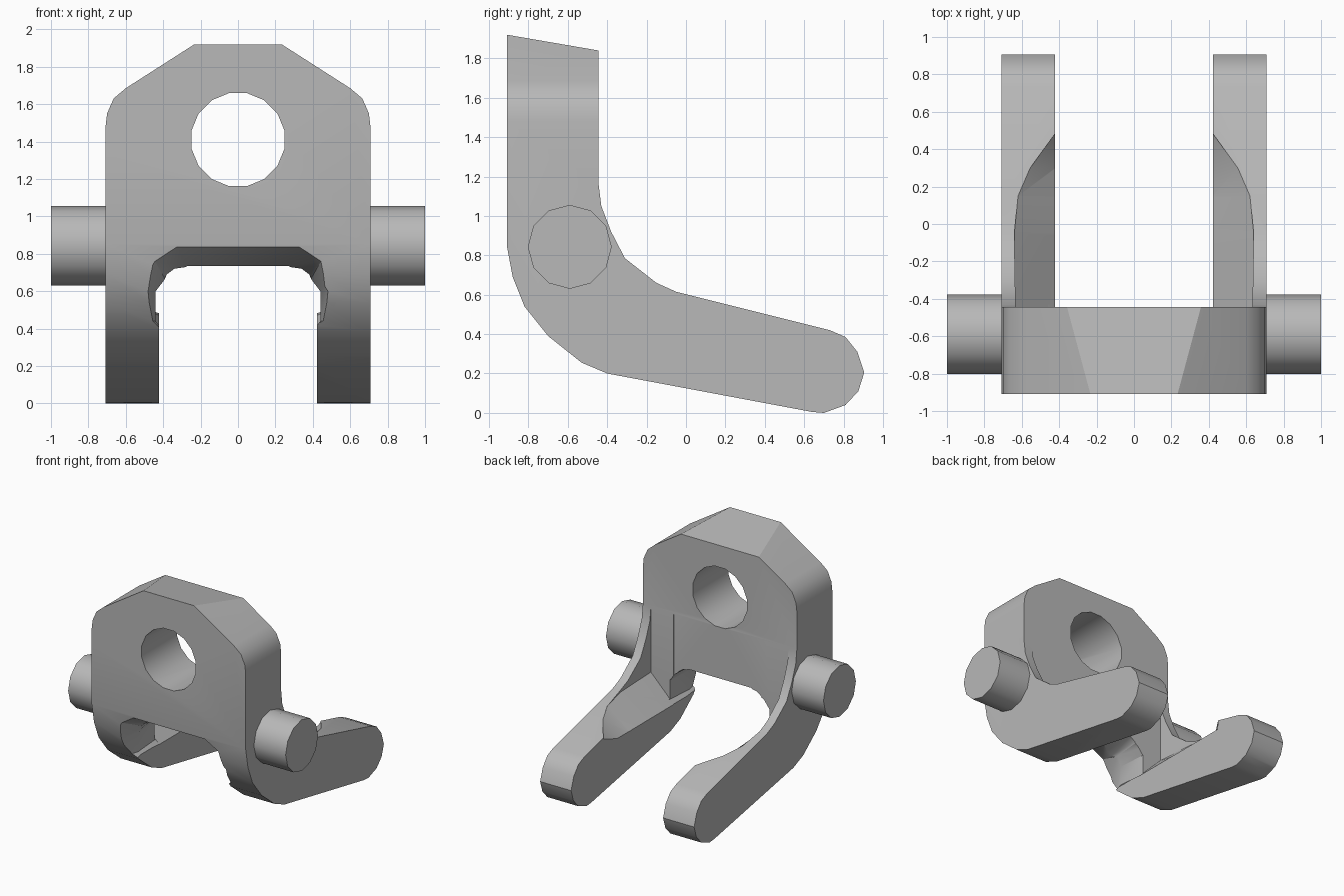
import bpy, bmesh
from math import radians, cos, sin, pi
from mathutils import Vector

cube = bpy.data.objects.get("Cube")
if cube:
    bpy.data.objects.remove(cube)

steel = bpy.data.materials.new("plain_grey")
steel.use_nodes = True
grey = (0.48, 0.48, 0.48, 1)
steel.diffuse_color = grey
steel.node_tree.nodes["Principled BSDF"].inputs["Base Color"].default_value = grey


def loft(name, sections):
    """Solid through a list of matching point loops."""
    bm = bmesh.new()
    rings = [[bm.verts.new(p) for p in s] for s in sections]
    n = len(rings[0])
    for a, b in zip(rings, rings[1:]):
        for i in range(n):
            j = (i + 1) % n
            bm.faces.new((a[i], a[j], b[j], b[i]))
    bm.faces.new(rings[0])
    bm.faces.new(rings[-1])
    bmesh.ops.recalc_face_normals(bm, faces=bm.faces)
    mesh = bpy.data.meshes.new(name)
    bm.to_mesh(mesh)
    bm.free()
    mesh.materials.append(steel)
    ob = bpy.data.objects.new(name, mesh)
    bpy.context.collection.objects.link(ob)
    return ob


def activate(ob):
    bpy.ops.object.select_all(action='DESELECT')
    ob.select_set(True)
    bpy.context.view_layer.objects.active = ob


def cut(target, tool, operation='DIFFERENCE'):
    mod = target.modifiers.new("shape", 'BOOLEAN')
    mod.operation, mod.solver, mod.object = operation, 'EXACT', tool
    activate(target)
    bpy.ops.object.modifier_apply(modifier=mod.name)
    bpy.data.objects.remove(tool)


def smooth(ob, degrees):
    activate(ob)
    bpy.ops.object.shade_smooth_by_angle(angle=radians(degrees))


def mirrored(half):
    """Close a right-half (x, z) outline across x = 0."""
    return half + [(-x, z) for x, z in reversed(half)]


def along_y(outline, y):
    return [(x, y, z) for x, z in outline]


def circle(radius, sides, turn=0.0):
    return [(radius * cos(2 * pi * (i + turn) / sides),
             radius * sin(2 * pi * (i + turn) / sides)) for i in range(sides)]


# Bent side profile: upright plate flowing into the forward-sloping legs
side = [(-.91, 1.92), (-.445, 1.84), (-.445, 1.17), (-.43, 1.05), (-.38, .92),
        (-.31, .785), (-.15, .66), (-.05, .615), (.73, .42), (.81, .385),
        (.87, .31), (.905, .205), (.875, .11), (.81, .04), (.70, 0), (.64, .005),
        (-.40, .2), (-.53, .255), (-.70, .39), (-.82, .54), (-.88, .69), (-.91, .85)]
bracket = loft("forked_bracket", [[(x, y, z) for y, z in side] for x in (-.708, .708)])

# Chamfered and rounded plate shoulders
shoulder = mirrored([(.708, -.2), (.708, 1.48), (.70, 1.55), (.665, 1.63),
                     (.60, 1.685), (.225, 1.925)])
cut(bracket, loft("shoulder_outline", [along_y(shoulder, y) for y in (-1.1, 1.1)]),
    'INTERSECT')

# Round hole through the plate
hole = [(x, z + 1.41) for x, z in circle(.253, 16, .5)]
cut(bracket, loft("hole_cutter", [along_y(hole, y) for y in (-1.1, 0)]))

# Slot under the plate, then the open gap between the legs
slot = mirrored([(.423, -.2), (.423, .6), (.38, .69), (.34, .72), (.27, .73)])
cut(bracket, loft("slot_cutter", [along_y(slot, y) for y in (-1.1, 1.1)]))
gap = mirrored([(.423, -.2), (.423, 1.4)])
cut(bracket, loft("gap_cutter", [along_y(gap, y) for y in (-.444, 1.1)]))


# Flared edge where the slot meets the curved front
def flare(y, w, top):
    return along_y(mirrored([(.41, .40), (w, .44), (w, .6), (w - .05, top - .07),
                             (w - .17, top)]), y)


cut(bracket, loft("flare_cutter", [flare(-.96, .51, .86), flare(-.68, .44, .735),
                                   flare(-.43, .46, .735)]))


# Scooped relief on the upper inner side of each leg
def scoop(y, w, z):
    return along_y(mirrored([(.415, .40), (w, z), (w, 1.4)]), y)


cut(bracket, loft("scoop_cutter", [scoop(-.443, .633, .62), scoop(-.05, .64, .60),
                                   scoop(.15, .62, .565), scoop(.30, .555, .525),
                                   scoop(.485, .42, .47)]))
smooth(bracket, 30)

# Side pivot pins
ring = [Vector((0, y - .59, z + .843)) for y, z in circle(.213, 12)]
for name, sign in (("left_pin", 1), ("right_pin", -1)):
    pin = loft(name, [[p + Vector((sign * x, 0, 0)) for p in ring] for x in (.69, 1)])
    smooth(pin, 35)
